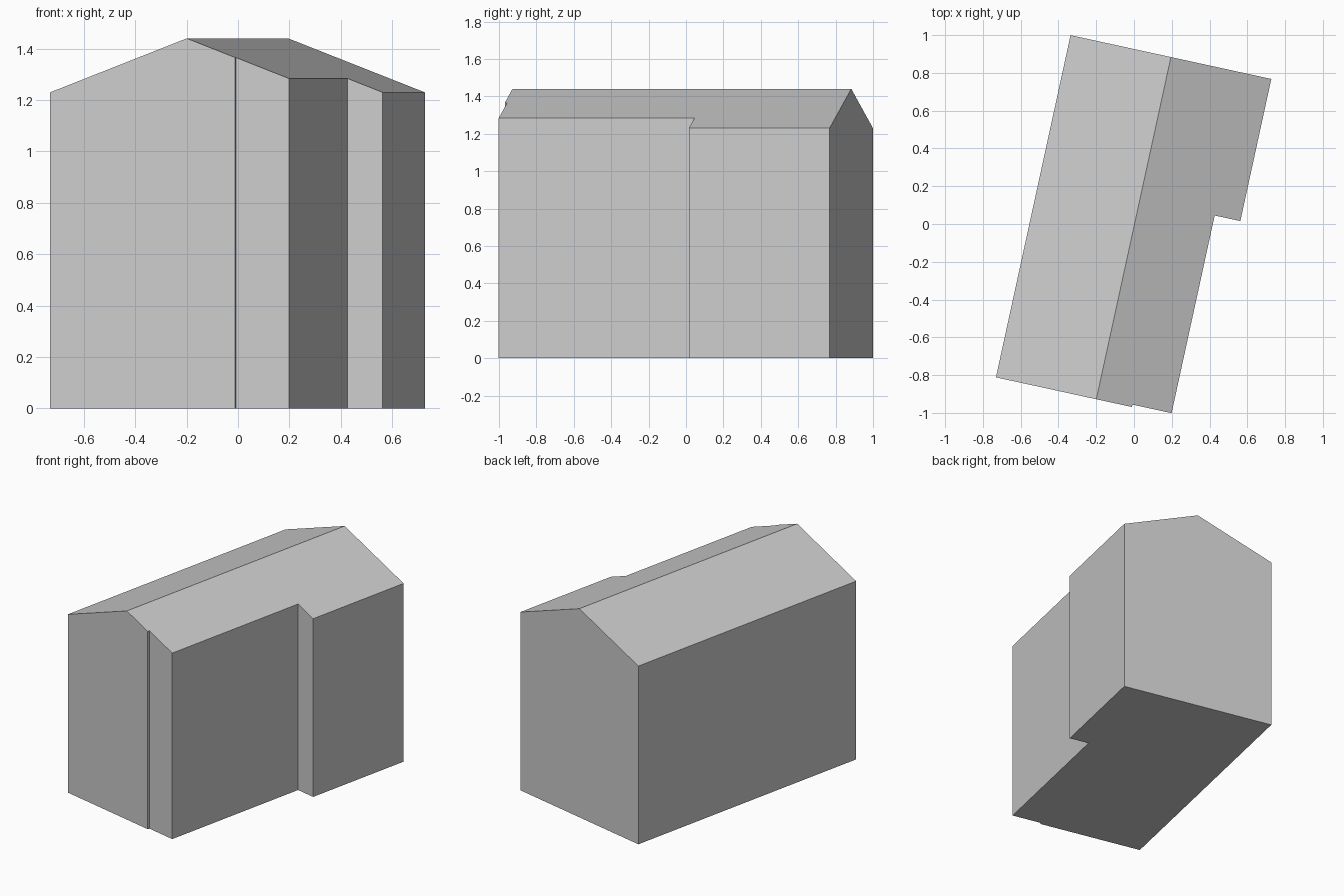
import bpy
import bmesh
import math
from mathutils import Matrix

cube = bpy.data.objects.get("Cube")
if cube:
    bpy.data.objects.remove(cube, do_unlink=True)

# Dimensions, in a frame where the ridge runs along y
HALF_WIDTH, HALF_LENGTH = 0.544, 0.927
RIDGE, EAVE = 1.44, 1.23
SLOPE = (RIDGE - EAVE) / HALF_WIDTH
NOTCH_X, NOTCH_Y = 0.405, 0.157
STEP_X, STEP_Y = 0.193, -0.914

# Footprint, counter-clockwise, starting at the front end of the ridge
footprint = [
    (0, -HALF_LENGTH), (STEP_X, -HALF_LENGTH), (STEP_X, STEP_Y),
    (NOTCH_X, STEP_Y), (NOTCH_X, NOTCH_Y), (HALF_WIDTH, NOTCH_Y),
    (HALF_WIDTH, HALF_LENGTH), (0, HALF_LENGTH),
    (-HALF_WIDTH, HALF_LENGTH), (-HALF_WIDTH, -HALF_LENGTH),
]
ridge_back = footprint.index((0, HALF_LENGTH))

bm = bmesh.new()
base = [bm.verts.new((x, y, 0)) for x, y in footprint]
top = [bm.verts.new((x, y, RIDGE - SLOPE * abs(x))) for x, y in footprint]

# Floor, walls and the two roof slopes
bm.faces.new(base[::-1])
for i in range(len(base)):
    j = (i + 1) % len(base)
    bm.faces.new((base[i], base[j], top[j], top[i]))
bm.faces.new(top[:ridge_back + 1])
bm.faces.new(top[ridge_back:] + top[:1])
bmesh.ops.recalc_face_normals(bm, faces=bm.faces)

# Turn the building to its heading
bm.transform(Matrix.Translation((-0.002, -0.022, 0))
             @ Matrix.Rotation(math.radians(-12.3), 4, "Z"))

mesh = bpy.data.meshes.new("gabled_building")
bm.to_mesh(mesh)
bm.free()
building = bpy.data.objects.new("gabled_building", mesh)
bpy.context.collection.objects.link(building)

# Single plain grey
colour = (0.6, 0.6, 0.6, 1)
grey = bpy.data.materials.new("light_grey")
grey.use_nodes = True
grey.diffuse_color = colour
grey.node_tree.nodes["Principled BSDF"].inputs["Base Color"].default_value = colour
mesh.materials.append(grey)
